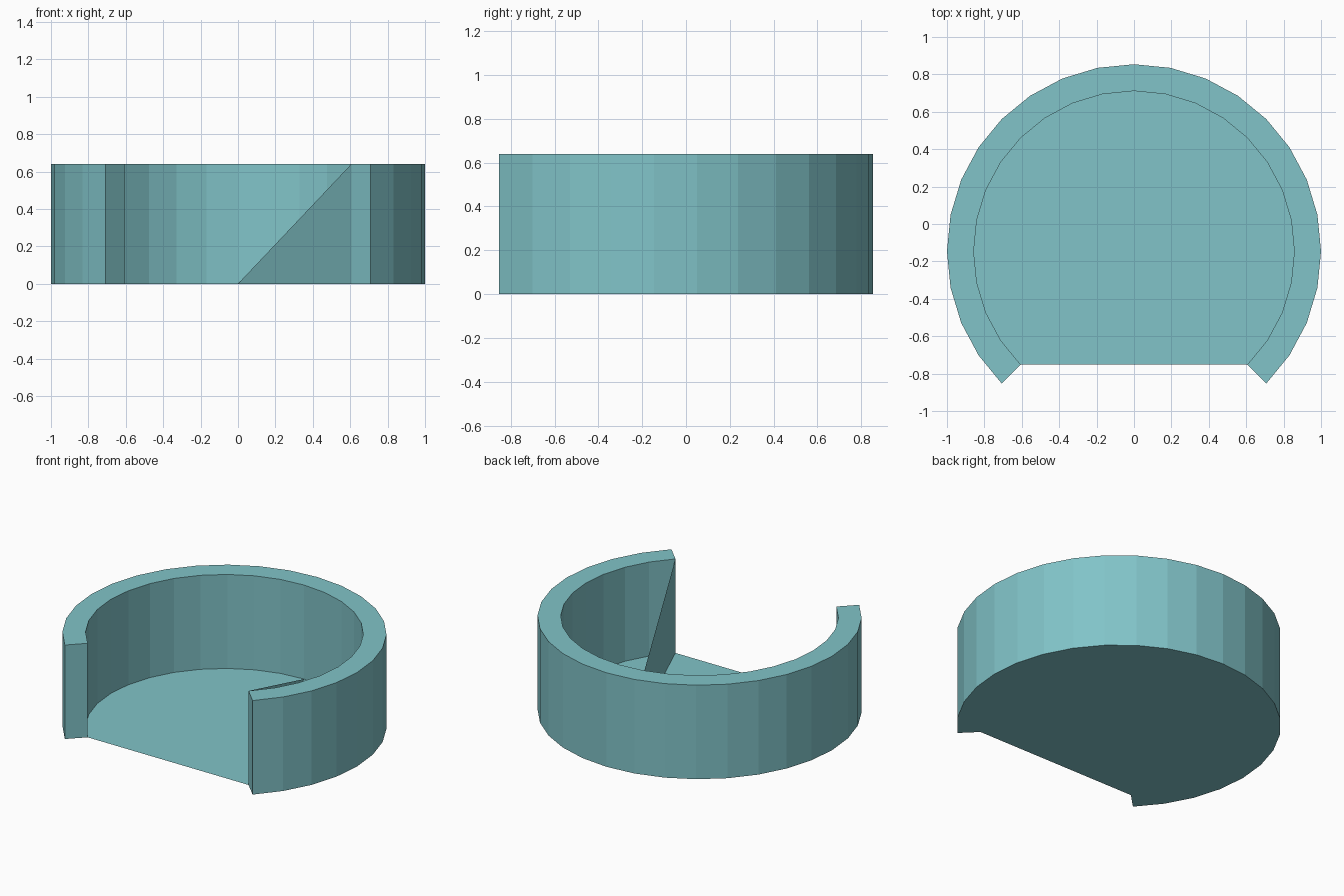
import bpy, bmesh
from math import cos, sin, radians

if "Cube" in bpy.data.objects:
    bpy.data.objects.remove(bpy.data.objects["Cube"])

R_OUT, R_IN, H, CY, SEGS = 1.0, 0.857, 0.64, -0.146, 24


def arc(bm, r, z):
    """Verts of a 270 degree arc, open towards the front."""
    angles = [radians(-45 + 270 * i / SEGS) for i in range(SEGS + 1)]
    return [bm.verts.new((r * cos(a), CY + r * sin(a), z)) for a in angles]


def finish(bm, name):
    mesh = bpy.data.meshes.new(name)
    bm.to_mesh(mesh)
    bm.free()
    ob = bpy.data.objects.new(name, mesh)
    bpy.context.collection.objects.link(ob)
    mat = bpy.data.materials.get("teal") or bpy.data.materials.new("teal")
    mat.diffuse_color = (0.22, 0.55, 0.58, 1)
    mat.use_nodes = True
    mat.node_tree.nodes["Principled BSDF"].inputs["Base Color"].default_value = mat.diffuse_color
    mesh.materials.append(mat)
    return ob


# Curved wall: rectangular section swept round the arc
bm = bmesh.new()
rings = [arc(bm, R_OUT, 0), arc(bm, R_OUT, H), arc(bm, R_IN, H), arc(bm, R_IN, 0)]
for k in range(4):
    a, b = rings[k], rings[(k + 1) % 4]
    for i in range(SEGS):
        bm.faces.new((a[i], a[i + 1], b[i + 1], b[i]))
for i in (0, SEGS):
    bm.faces.new([r[i] for r in rings])
bmesh.ops.recalc_face_normals(bm, faces=bm.faces)
finish(bm, "curved_wall")

# Thin floor, with the upright triangular fin from the right end to the back
bm = bmesh.new()
base = arc(bm, R_IN, 0)
bm.faces.new(base)
tip = bm.verts.new((base[0].co.x, base[0].co.y, H))
bm.faces.new((base[0], base[SEGS // 2], tip))
finish(bm, "floor_and_fin")
